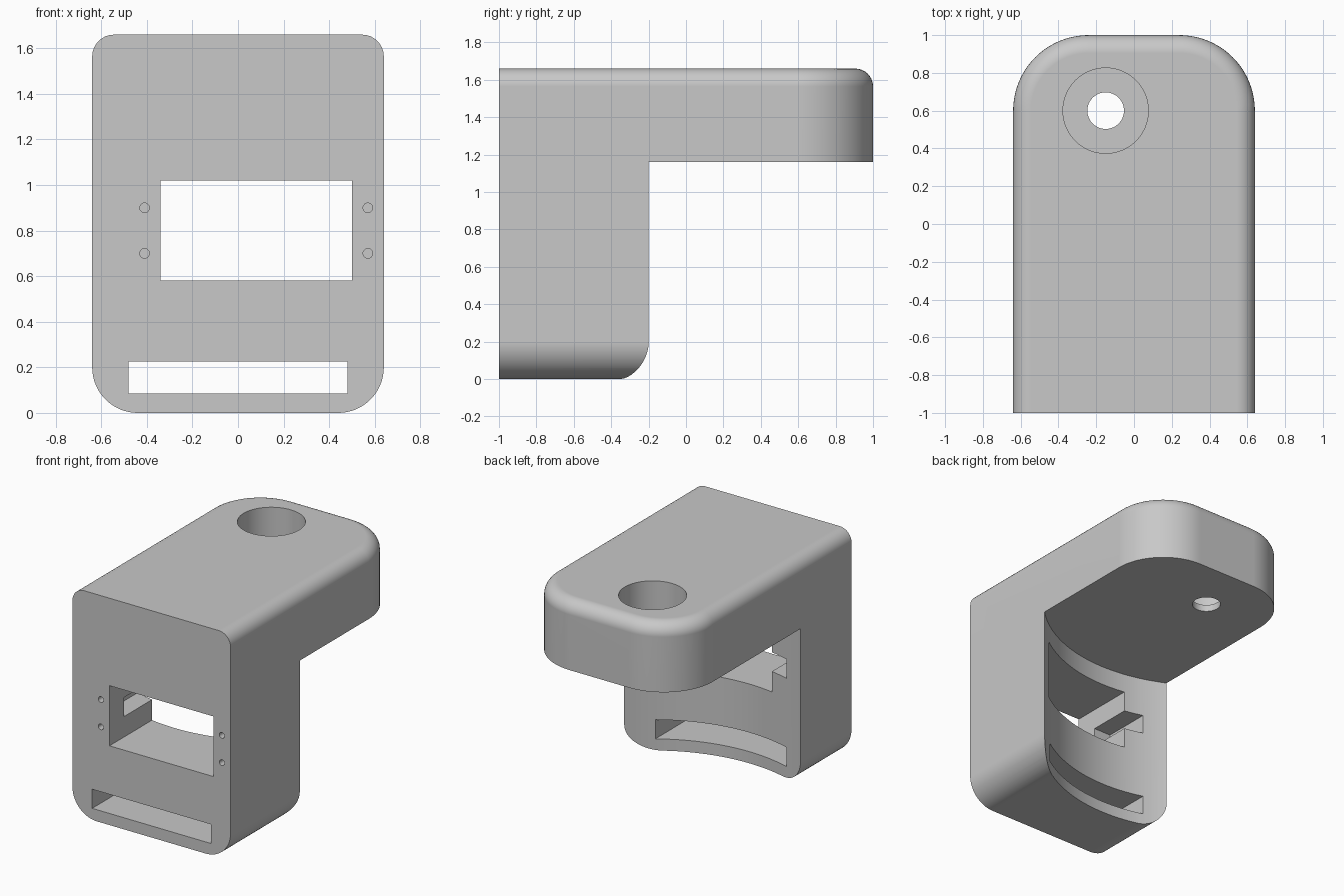
import bpy, bmesh, math
from mathutils import Matrix

default = bpy.data.objects.get("Cube")
if default:
    bpy.data.objects.remove(default, do_unlink=True)

W, H = 0.64, 1.66          # half width, height
PIVOT = (-0.15, 0.6)       # axis of the bore and of the curved back


def to_object(bm, name):
    bmesh.ops.recalc_face_normals(bm, faces=bm.faces[:])
    mesh = bpy.data.meshes.new(name)
    bm.to_mesh(mesh)
    bm.free()
    obj = bpy.data.objects.new(name, mesh)
    bpy.context.collection.objects.link(obj)
    return obj


def box_bm(x0, x1, y0, y1, z0, z1):
    bm = bmesh.new()
    bmesh.ops.create_cube(bm, size=1)
    for v in bm.verts:
        v.co.x = x1 if v.co.x > 0 else x0
        v.co.y = y1 if v.co.y > 0 else y0
        v.co.z = z1 if v.co.z > 0 else z0
    return bm


def box(name, *limits):
    return to_object(box_bm(*limits), name)


def cylinder(name, x, y, z, r, depth, segments, along_y=False):
    bm = bmesh.new()
    rot = Matrix.Rotation(math.pi / 2, 4, 'X') if along_y else Matrix()
    bmesh.ops.create_cone(bm, cap_ends=True, segments=segments, radius1=r,
                          radius2=r, depth=depth,
                          matrix=Matrix.Translation((x, y, z)) @ rot)
    return to_object(bm, name)


def corner_cutter(name, side, r=0.2, steps=16):
    # Prism along y that rounds one lower corner
    pts = [(W + 0.1, -0.1), (W - r, -0.1)]
    for i in range(steps + 1):
        a = math.pi / 2 * i / steps
        pts.append((W - r + r * math.sin(a), r - r * math.cos(a)))
    pts.append((W + 0.1, r))
    bm = bmesh.new()
    face = bm.faces.new([bm.verts.new((side * x, -1.1, z)) for x, z in pts])
    new = bmesh.ops.extrude_face_region(bm, geom=[face])["geom"]
    moved = [g for g in new if isinstance(g, bmesh.types.BMVert)]
    bmesh.ops.translate(bm, verts=moved, vec=(0, 1.2, 0))
    return to_object(bm, name)


def round_edges(bm, edges, r, segments):
    bmesh.ops.bevel(bm, geom=edges, offset=r, offset_type='OFFSET',
                    segments=segments, profile=0.5, affect='EDGES')


# Solid block with rounded back corners and a rounded top rim
bm = box_bm(-W, W, -1, 1, 0, H)
round_edges(bm, [e for e in bm.edges
                 if all(v.co.y > 0.99 for v in e.verts)
                 and abs(e.verts[0].co.z - e.verts[1].co.z) > 1], 0.4, 20)
top = max(bm.faces, key=lambda f: f.calc_center_median().z)
round_edges(bm, [e for e in top.edges
                 if not all(v.co.y < -0.99 for v in e.verts)], 0.095, 8)
bracket = to_object(bm, "bracket_body")

px, py = PIVOT
cutters = [
    # Curved back under the arm
    cylinder("curved_back_cutter", px, py, 0.08, 1.124, 2.16, 160),
    corner_cutter("left_corner_cutter", 1),
    corner_cutter("right_corner_cutter", -1),
    # Stepped vertical bore through the arm
    cylinder("bore_cutter", px, py, 1.71, 0.226, 1.0, 64),
    cylinder("through_hole_cutter", px, py, 1.4, 0.097, 1.0, 48),
    # Front window, side channel behind it and lower slot
    box("window_cutter", -0.34, 0.5, -1.1, 0.2, 0.58, 1.02),
    box("channel_cutter", -0.48, 0, -0.83, 0.2, 0.73, 0.87),
    box("slot_cutter", -0.48, 0.48, -1.1, 0.2, 0.085, 0.225),
]
# Screw holes beside the window
for x in (-0.41, 0.57):
    for z in (0.7, 0.9):
        cutters.append(cylinder("screw_hole_cutter", x, -1, z, 0.021, 0.24, 24, True))

bpy.context.view_layer.objects.active = bracket
for cutter in cutters:
    cutter.hide_render = True
    mod = bracket.modifiers.new(cutter.name, 'BOOLEAN')
    mod.operation = 'DIFFERENCE'
    mod.solver = 'EXACT'
    mod.object = cutter
    bpy.ops.object.modifier_apply(modifier=mod.name)
    bpy.data.objects.remove(cutter, do_unlink=True)

# Plain grey finish
grey = bpy.data.materials.new("plain_grey")
grey.use_nodes = True
colour = (0.58, 0.58, 0.58, 1)
grey.diffuse_color = colour
grey.node_tree.nodes["Principled BSDF"].inputs["Base Color"].default_value = colour
bracket.data.materials.clear()
bracket.data.materials.append(grey)
for p in bracket.data.polygons:
    p.material_index = 0

# Smooth curves, sharp edges
bpy.ops.object.select_all(action='DESELECT')
bracket.select_set(True)
bpy.ops.object.shade_smooth_by_angle(angle=math.radians(30))
normals = bracket.modifiers.new("flat_face_normals", 'WEIGHTED_NORMAL')
normals.keep_sharp = True
